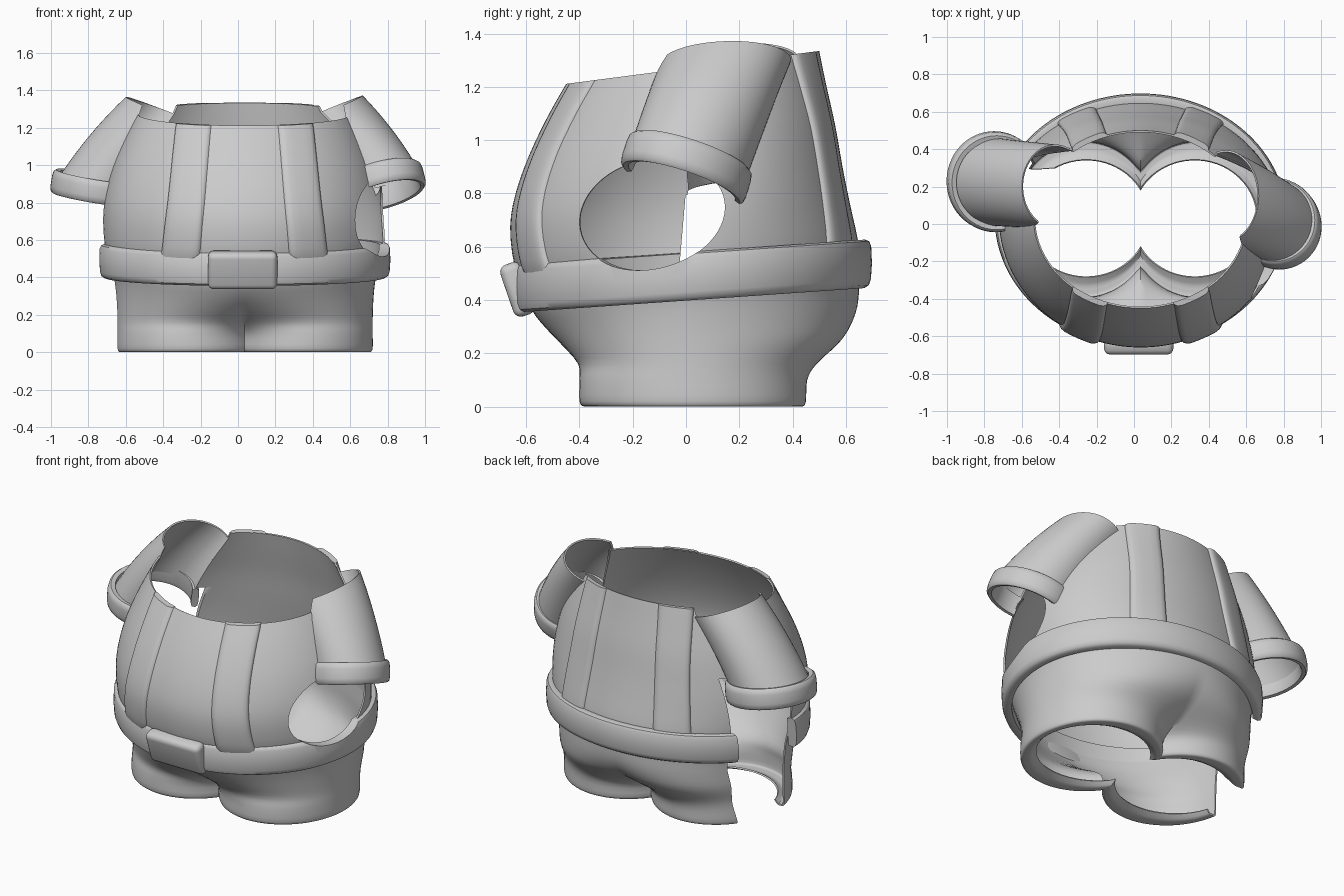
import bpy, bmesh
from math import sin, cos, pi, sqrt, acos, atan2, radians
from mathutils import Vector

if "Cube" in bpy.data.objects:
    bpy.data.objects.remove(bpy.data.objects["Cube"])

CX, CY, SEG = 0.035, 0.03, 112

# Body rings: height, tilt along y, leg split, half width, front y, back y
RINGS = [
    (.025, 0, .290, .620, -.28, .34), (.000, 0, .295, .645, -.33, .39),
    (.000, 0, .300, .672, -.38, .435), (.020, 0, .300, .685, -.40, .45),
    (.100, 0, .295, .685, -.40, .455), (.160, 0, .250, .685, -.405, .49),
    (.240, .02, .150, .687, -.465, .585), (.320, .04, .050, .692, -.53, .635),
    (.400, .06, 0, .703, -.58, .650), (.500, .07, 0, .730, -.61, .650),
    (.580, .07, 0, .750, -.645, .645), (.720, .07, 0, .757, -.660, .615),
    (.850, .08, 0, .742, -.640, .588), (1.00, .10, 0, .700, -.590, .56),
    (1.15, .12, 0, .635, -.520, .525), (1.27, .13, 0, .572, -.450, .50)]


def ring(v):
    """Smoothly interpolated ring parameters."""
    n = len(RINGS) - 1
    i = max(0, min(n - 1, int(v)))
    t = v - i
    p = [RINGS[max(0, min(n, i + k))] for k in (-1, 0, 1, 2)]
    return [b + .5 * t * (c - a + t * (2*a - 5*b + 4*c - d + t * (3*(b - c) + d - a)))
            for a, b, c, d in zip(*p)]


def point(r, a, off=0.0):
    """Point of a ring at angle a: an ellipse, or two merged ellipses for the legs."""
    z, tilt, c, X, yf, yb = r
    c = max(c, 0)
    rx, ry = X - c, (yb - CY if sin(a) > 0 else CY - yf)
    ca, sa = abs(cos(a)), sin(a)
    A = (ca / rx) ** 2 + (sa / ry) ** 2
    B = -2 * c * ca / rx ** 2
    C = (c / rx) ** 2 - 1
    t = (-B + sqrt(B * B - 4 * A * C)) / (2 * A) + off
    y = CY + t * sa
    return Vector((CX + t * cos(a), y, max(0, z + tilt * y)))


ANGLES = [2 * pi * k / SEG - pi / 2 for k in range(SEG)]


def grid(name, rows, around=True, loop=False, caps=False):
    """Skin a list of equal rows of points."""
    bm = bmesh.new()
    vs = [[bm.verts.new(p) for p in row] for row in rows]
    n, m = len(rows), len(rows[0])
    for i in range(n if loop else n - 1):
        for j in range(m if around else m - 1):
            k, l = (i + 1) % n, (j + 1) % m
            bm.faces.new((vs[i][j], vs[i][l], vs[k][l], vs[k][j]))
    if caps:
        bm.faces.new(vs[0][::-1])
        bm.faces.new(vs[-1])
    if loop or caps:
        bmesh.ops.recalc_face_normals(bm, faces=bm.faces)
    me = bpy.data.meshes.new(name)
    bm.to_mesh(me)
    bm.free()
    ob = bpy.data.objects.new(name, me)
    bpy.context.collection.objects.link(ob)
    return ob


def finish(ob, cutters=(), thick=0, angle=40):
    """Thicken, cut, bake and smooth a part."""
    if thick:
        s = ob.modifiers.new("shell", 'SOLIDIFY')
        s.thickness, s.offset = thick, -1
    for c in cutters:
        b = ob.modifiers.new("cut", 'BOOLEAN')
        b.operation, b.solver, b.object = 'DIFFERENCE', 'EXACT', c
    bpy.ops.object.select_all(action='DESELECT')
    ob.select_set(True)
    bpy.context.view_layer.objects.active = ob
    bpy.ops.object.convert(target='MESH')
    bpy.ops.object.shade_smooth_by_angle(angle=radians(angle))


# Sleeve description: centre, outward axis and y axis at shoulder and at cuff
SLEEVES = {
    "right": [((.49, .15, 1.295), (.17, 0, .07), (0, .235, .01)),
              ((.762, .005, .905), (.202, 0, .05), (0, .205, -.065))],
    "left": [((-.42, .20, 1.295), (-.18, 0, .07), (0, .225, .01)),
             ((-.742, .225, .89), (-.223, 0, .035), (0, .235, .02))]}


def sleeve_ring(side, t, scale=1.0, along=0.0, n=56):
    (c, u, v) = [Vector(a).lerp(Vector(b), t) for a, b in zip(*SLEEVES[side])]
    nrm = u.cross(v).normalized()
    if nrm.z > 0:
        nrm = -nrm
    c = c + Vector((u.x, 0, .12)).normalized() * .07 * t * (1 - t) + nrm * along
    return [c + (u * cos(2*pi*k/n) + v * sin(2*pi*k/n)) * scale for k in range(n)]


cutters = []


def helper(ob):
    ob.hide_render = True
    cutters.append(ob)
    return ob


# Cutters: body interior, sleeve interiors, hole under right arm, gap on left side
core_rows = [[point(ring(8 + k / 3), a, -.006) for a in ANGLES] for k in range(22)]
core_rows.append([point((1.6, .13, 0, .44, -.33, .38), a) for a in ANGLES])
core = helper(grid("body_core_cutter", core_rows, caps=True))
arm_cut = {}
for side in SLEEVES:
    rows = [sleeve_ring(side, t, .95, al) for t, al in
            ((0, -.15), (0, 0), (.25, 0), (.5, 0), (.75, 0), (1, 0))]
    arm_cut[side] = helper(grid(side + "_arm_cutter", rows, caps=True))

bpy.ops.mesh.primitive_uv_sphere_add(segments=64, ring_count=32, location=(.75, -.135, .72))
hole = helper(bpy.context.object)
hole.name = "side_hole_cutter"
hole.scale, hole.rotation_euler = (.36, .285, .205), (radians(12), 0, 0)
gap = helper(grid("side_gap_cutter", [
    [(x, y, z) for x, y in ((-1.3, y0), (-.42, y0), (-.42, y1), (-1.3, y1))]
    for z, y0, y1 in ((-.1, -.05, .27), (.35, -.04, .37), (.93, .01, .40))], caps=True))

# Body: shirt and shorts as one shell, open at neck and legs
n = (len(RINGS) - 1) * 3
body = grid("body_shell", [[point(ring(k / 3), a) for a in ANGLES] for k in range(n + 1)])
finish(body, [arm_cut["right"], arm_cut["left"], hole, gap], thick=.01)

# Belt
PROFILE = [(-.012, .575), (.022, .58), (.037, .573), (.045, .555), (.048, .49),
           (.044, .43), (.036, .408), (.02, .398), (-.012, .40)]
belt = grid("belt", [[point((z, .07, 0, .732, -.605, .65), a, o) for a in ANGLES]
                     for o, z in PROFILE], loop=True)
finish(belt, [hole, gap])

# Buckle
bpy.ops.mesh.primitive_cube_add(size=1, location=(.025, -.632, .44), rotation=(.33, 0, 0))
buckle = bpy.context.object
buckle.name, buckle.scale = "buckle", (.37, .085, .205)
bpy.ops.object.transform_apply(location=False, rotation=False, scale=True)
bev = buckle.modifiers.new("round", 'BEVEL')
bev.width, bev.segments = .03, 4
finish(buckle, angle=60)


# Straps: raised bands following the body, front and back, both sides
def strap(name, side, face):
    rows = []
    for k in range(21):
        f = k / 20
        r = ring(9.6 + f * (len(RINGS) - 1 - 9.6))
        inner, outer = .24 - .065 * f, .45 - .085 * f
        ry = r[5] - CY if face > 0 else CY - r[4]
        top = []
        for w, o in ((0, -.008), (.03, .008), (.09, .017), (.18, .021), (.35, .021), (.5, .021),
                     (.65, .021), (.82, .021), (.91, .017), (.97, .008), (1, -.008)):
            e = acos(side * (inner + (outer - inner) * w) / r[3])
            top.append((atan2(face * ry * sin(e), r[3] * cos(e)), o))
        row = [point(r, a, o) for a, o in top]
        row += [point(r, a, -.009) for a, o in top[-2:0:-1]]
        rows.append(row)
    finish(grid(name, rows, caps=True), angle=50)


for side, sname in ((1, "right"), (-1, "left")):
    strap("front_strap_" + sname, side, -1)
    strap("back_strap_" + sname, side, 1)

# Sleeves with turned-up cuffs
for side in SLEEVES:
    rows = [sleeve_ring(side, k / 10) for k in range(11)]
    finish(grid(side + "_sleeve", rows), [core], thick=.01)
    prof = [(.96, -.03), (1.07, -.035), (1.12, -.025), (1.14, 0), (1.14, .055),
            (1.12, .08), (1.07, .09), (.98, .085), (.95, .06)]
    cuff = grid(side + "_cuff", [sleeve_ring(side, 1, s, al - .015) for s, al in prof], loop=True)
    finish(cuff, [core], angle=50)

for c in cutters:
    bpy.data.objects.remove(c)
